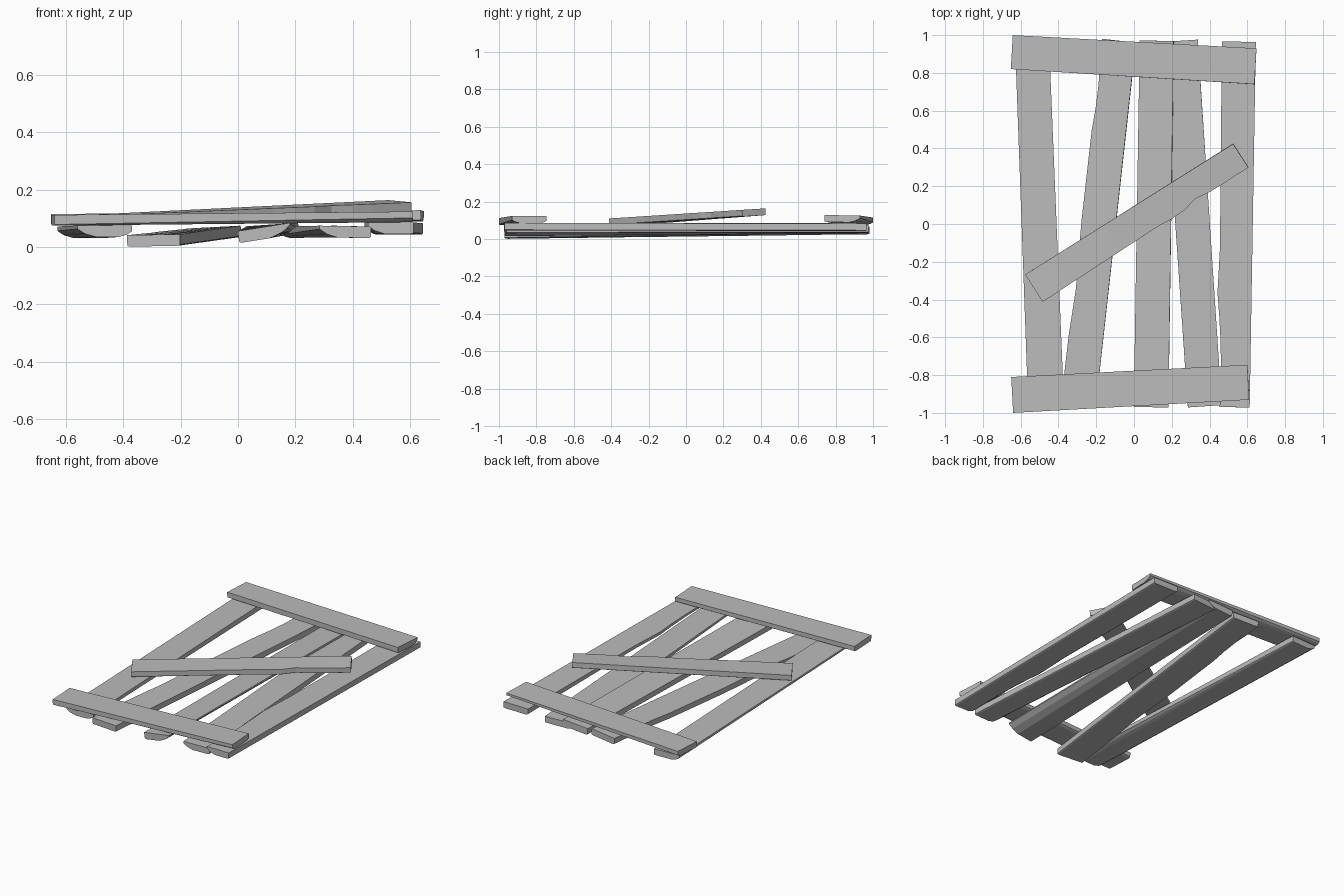
import bpy, bmesh
from math import radians, cos, sin
from mathutils import Vector

cube = bpy.data.objects.get("Cube")
if cube:
    bpy.data.objects.remove(cube, do_unlink=True)

grey = bpy.data.materials.new("weathered grey")
grey.use_nodes = True
colour = (0.5, 0.5, 0.5, 1)
grey.diffuse_color = colour
grey.node_tree.nodes["Principled BSDF"].inputs["Base Color"].default_value = colour
grey.node_tree.nodes["Principled BSDF"].inputs["Roughness"].default_value = 0.8

STEPS = 16


def plank(name, start, end, widths, thick=0.04, roll=(0, 0),
          wear_left=(0.1, 0.1), wear_right=(0.1, 0.1), notches=()):
    """Board swept between two top-centre points.
    Wear cuts back the lower edges (start, end); a notch is (position, side, depth, reach)."""
    a, b = Vector(start), Vector(end)
    along = (b - a).normalized()
    right = along.cross(Vector((0, 0, 1))).normalized()
    up = right.cross(along)
    bm = bmesh.new()
    rings = []
    for i in range(STEPS + 1):
        t = i / STEPS
        mix = lambda pair: pair[0] + (pair[1] - pair[0]) * t
        half, ang = mix(widths) / 2, radians(mix(roll))
        bite = {-1: 0, 1: 0}
        for pos, side, depth, reach in notches:
            bite[side] += depth * max(0, 1 - abs(t - pos) / reach)
        l, r = -half + bite[-1], half - bite[1]
        wl, wr = mix(wear_left), mix(wear_right)
        # Flat top, rounded lower edges
        section = [(l, 0), (r, 0),
                   (r, -thick * (1 - wr)),
                   (r - half * wr * 0.4, -thick * (1 - wr * 0.4)),
                   (r - half * wr, -thick),
                   (l + half * wl, -thick),
                   (l + half * wl * 0.4, -thick * (1 - wl * 0.4)),
                   (l, -thick * (1 - wl))]
        side_dir = right * cos(ang) + up * sin(ang)
        up_dir = up * cos(ang) - right * sin(ang)
        centre = a.lerp(b, t)
        rings.append([bm.verts.new(centre + side_dir * u + up_dir * v) for u, v in section])
    n = len(rings[0])
    for lo, hi in zip(rings, rings[1:]):
        for k in range(n):
            bm.faces.new((lo[k], lo[(k + 1) % n], hi[(k + 1) % n], hi[k]))
    bm.faces.new(rings[0])
    bm.faces.new(rings[-1])
    bmesh.ops.recalc_face_normals(bm, faces=bm.faces)
    mesh = bpy.data.meshes.new(name)
    bm.to_mesh(mesh)
    bm.free()
    mesh.materials.append(grey)
    obj = bpy.data.objects.new(name, mesh)
    bpy.context.collection.objects.link(obj)
    return obj


# Upright boards, from front end to back end
plank("board_far_right", (-0.465, -0.97, 0.075), (-0.54, 0.97, 0.072), (0.19, 0.18),
      wear_left=(0.7, 0.6), wear_right=(0.5, 0.1))
plank("board_mid_right", (-0.295, -0.96, 0.043), (-0.08, 0.97, 0.07), (0.185, 0.18),
      roll=(1, 3), notches=[(0.33, -1, 0.012, 0.15), (0.85, -1, 0.012, 0.1)])
plank("board_centre", (0.09, -0.97, 0.07), (0.12, 0.97, 0.079), (0.185, 0.18),
      thick=0.042, roll=(9, 4), wear_right=(0.85, 0.6))
plank("board_mid_left", (0.375, -0.965, 0.073), (0.245, 0.97, 0.073), (0.18, 0.185),
      wear_left=(0.7, 0.3), roll=(-1, 1))
plank("board_far_left", (0.53, -0.97, 0.086), (0.555, 0.965, 0.083), (0.165, 0.18),
      wear_left=(0.7, 0.2), notches=[(0.1, -1, 0.012, 0.2), (0.32, -1, -0.012, 0.1)])

# Cross boards, from right end to left end
plank("back_crossbar", (-0.647, 0.91, 0.115), (0.643, 0.835, 0.127), (0.18, 0.19),
      thick=0.037, wear_left=(0.3, 0.6), roll=(0, 1))
plank("front_crossbar", (-0.645, -0.905, 0.112), (0.605, -0.838, 0.124), (0.19, 0.185),
      thick=0.037, wear_left=(0.2, 0.3), wear_right=(0.1, 0.4))
plank("diagonal_brace", (-0.53, -0.34, 0.11), (0.565, 0.362, 0.16), (0.172, 0.148),
      thick=0.036, roll=(0, -3), notches=[(0.75, 1, 0.014, 0.08), (0.66, 1, -0.012, 0.08)])
